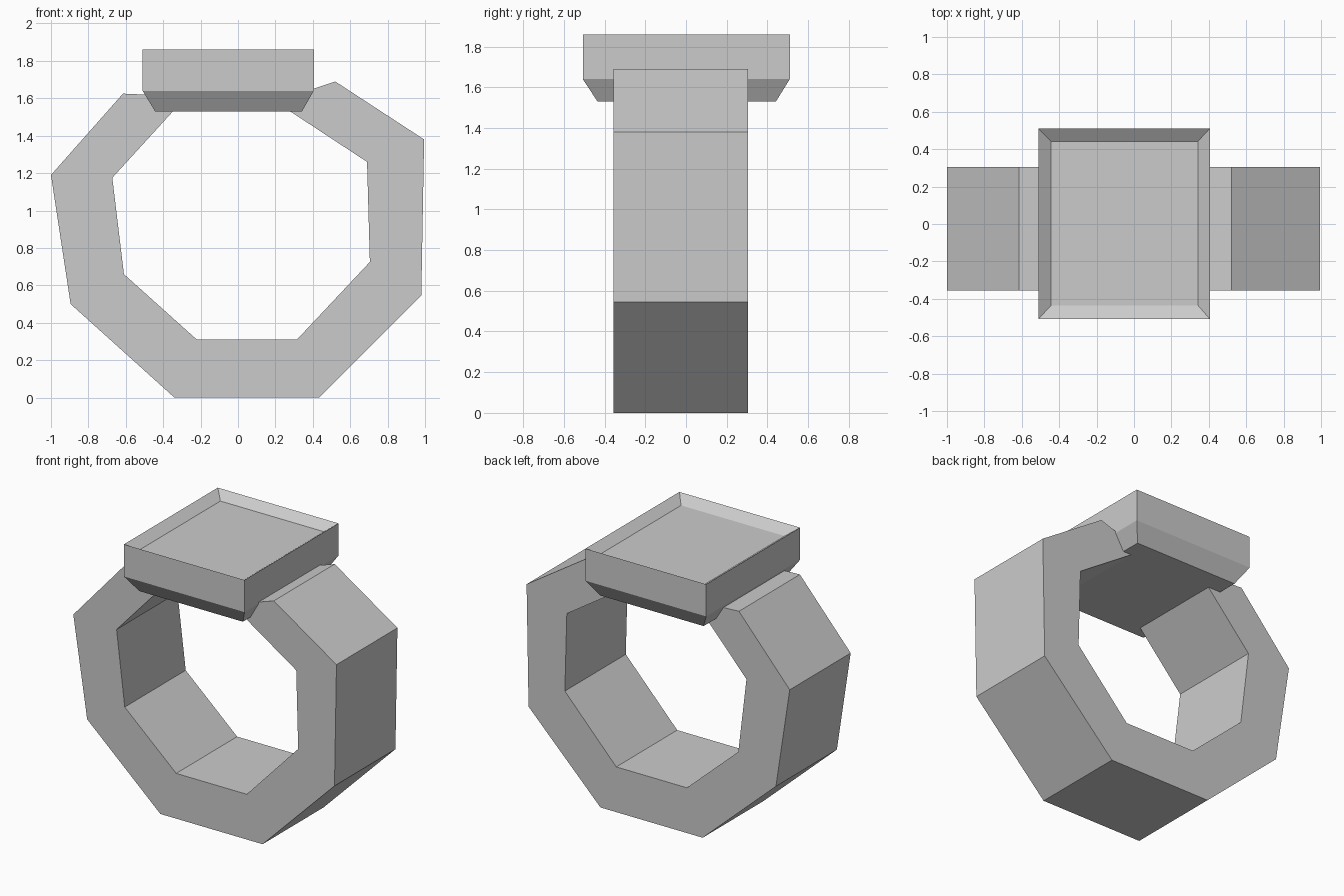
import bpy
import bmesh

if "Cube" in bpy.data.objects:
    bpy.data.objects.remove(bpy.data.objects["Cube"])


def make_object(name, bm):
    bmesh.ops.recalc_face_normals(bm, faces=bm.faces)
    mesh = bpy.data.meshes.new(name)
    bm.to_mesh(mesh)
    bm.free()
    obj = bpy.data.objects.new(name, mesh)
    bpy.context.collection.objects.link(obj)
    return obj


def bridge(bm, a, b):
    for i in range(len(a)):
        j = (i + 1) % len(a)
        bm.faces.new((a[i], a[j], b[j], b[i]))


# Open faceted band: matching outer and inner (x, z) profiles, ends hidden in the plate
outer = [(-.615, 1.625), (-1, 1.19), (-.895, .5), (-.34, 0),
         (.435, 0), (.98, .545), (.995, 1.38), (.52, 1.69)]
inner = [(-.275, 1.61), (-.672, 1.175), (-.61, .66), (-.22, .31),
         (.315, .31), (.705, .725), (.69, 1.26), (.2, 1.582)]
bm = bmesh.new()
sections = []
for (ox, oz), (ix, iz) in zip(outer, inner):
    sections.append([bm.verts.new(p) for p in (
        (ox, -.355, oz), (ox, .305, oz), (ix, .305, iz), (ix, -.355, iz))])
for s, t in zip(sections, sections[1:]):
    bridge(bm, s, t)
bm.faces.new(sections[0])
bm.faces.new(sections[-1])
make_object("ring_band", bm)

# Square top plate: chamfered underside, straight sides, shallow recess on top
wide = (-.51, .405, -.507, .51)
narrow = (-.443, .342, -.435, .442)
levels = [(narrow, 1.53), (wide, 1.64), (wide, 1.86), (narrow, 1.812)]
bm = bmesh.new()
loops = []
for (x0, x1, y0, y1), z in levels:
    loops.append([bm.verts.new((x, y, z)) for x, y in
                  ((x0, y0), (x1, y0), (x1, y1), (x0, y1))])
for a, b in zip(loops, loops[1:]):
    bridge(bm, a, b)
bm.faces.new(loops[0])
bm.faces.new(loops[-1])
make_object("top_plate", bm)
